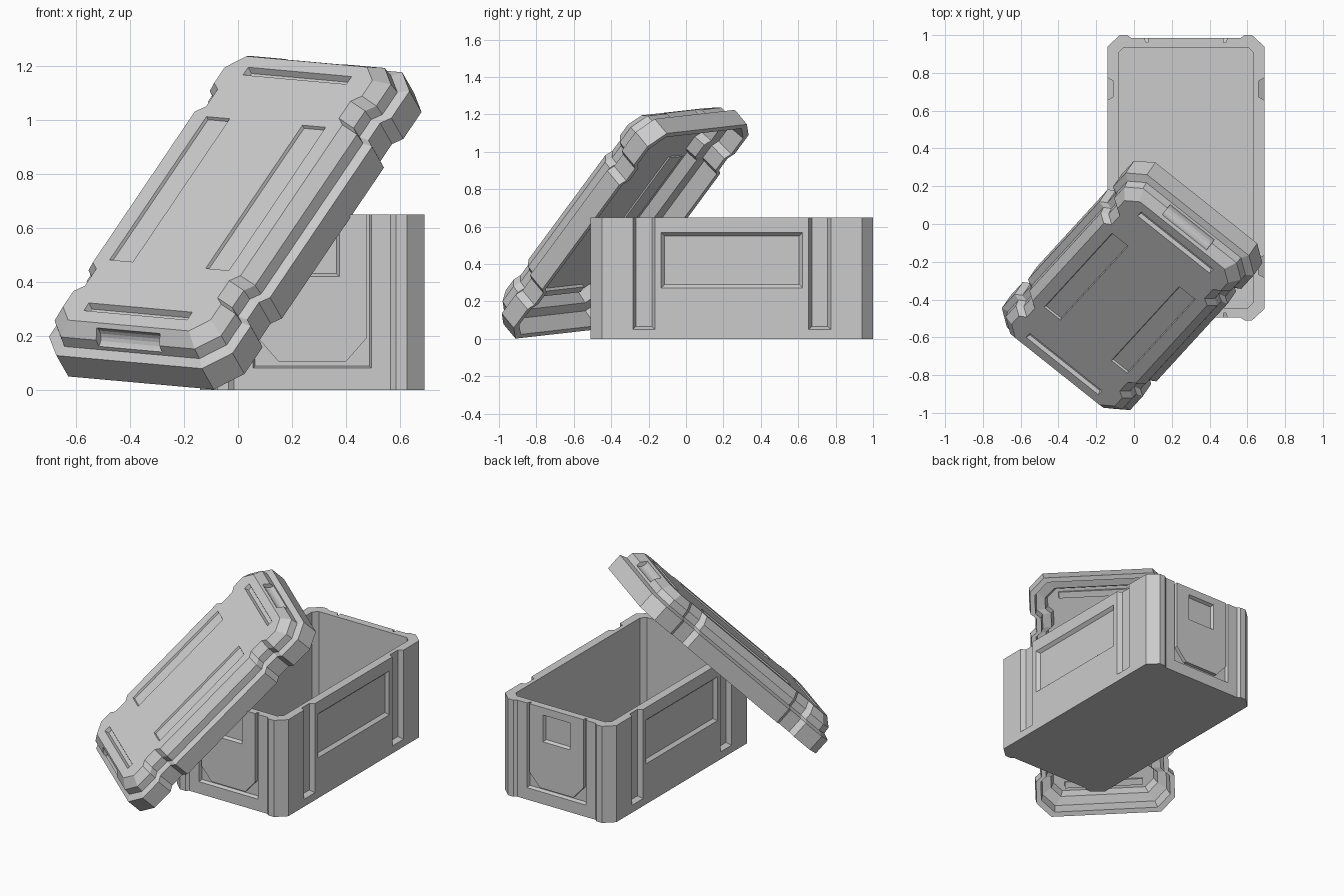
import bpy, bmesh, math
from mathutils import Vector, Matrix

if "Cube" in bpy.data.objects:
    bpy.data.objects.remove(bpy.data.objects["Cube"])


def frame(origin, xa, ya):
    """Matrix with local x, y along the given axes and z along their cross product."""
    x, y = Vector(xa).normalized(), Vector(ya)
    z = x.cross(y).normalized()
    y = z.cross(x)
    m = Matrix((x, y, z)).transposed().to_4x4()
    m.translation = Vector(origin)
    return m


def loft(bm, rings, m=Matrix()):
    """Closed solid through rings of (2D outline, height)."""
    loops = [[bm.verts.new(m @ Vector((x, y, z))) for x, y in pts] for pts, z in rings]
    for p, q in zip(loops, loops[1:]):
        for i in range(len(p)):
            j = (i + 1) % len(p)
            bm.faces.new((p[i], p[j], q[j], q[i]))
    bm.faces.new(loops[0][::-1])
    bm.faces.new(loops[-1])


def finish(bm, name, matrix=Matrix()):
    bmesh.ops.recalc_face_normals(bm, faces=bm.faces)
    me = bpy.data.meshes.new(name)
    bm.to_mesh(me)
    bm.free()
    ob = bpy.data.objects.new(name, me)
    bpy.context.collection.objects.link(ob)
    ob.matrix_world = matrix
    return ob


def carve(target, cutter):
    mod = target.modifiers.new("cut", 'BOOLEAN')
    mod.operation = 'DIFFERENCE'
    mod.solver = 'EXACT'
    mod.object = cutter
    cutter.hide_render = True
    cutter.display_type = 'WIRE'


def rect(cx, cy, hx, hy):
    return [(cx - hx, cy - hy), (cx + hx, cy - hy), (cx + hx, cy + hy), (cx - hx, cy + hy)]


def recess(bm, m, cx, cy, hx, hy, inset, depth):
    """Tapered pocket cutter on the plane z = 0 of m."""
    loft(bm, [(rect(cx, cy, hx - inset, hy - inset), -depth),
              (rect(cx, cy, hx, hy), 0), (rect(cx, cy, hx, hy), 0.03)], m)


def four_way(quarter):
    """Mirror a quarter outline (side to end) into a full loop."""
    back = quarter[::-1]
    return (quarter + [(-x, y) for x, y in back] +
            [(-x, -y) for x, y in quarter] + [(x, -y) for x, y in back])


# --- crate body -------------------------------------------------------------
CX, CY, A, B, H = 0.275, 0.245, 0.415, 0.755, 0.65
at = Matrix.Translation((CX, CY, 0))
bm = bmesh.new()
body = four_way([(A, B - 0.06), (A - 0.065, B), (0.31, B), (0.29, B - 0.015)])
loft(bm, [(body, 0), (body, H)])
crate = finish(bm, "crate_body", at)

bm = bmesh.new()
hollow = four_way([(0.358, 0.66), (0.328, 0.69)])
loft(bm, [(hollow, 0.04), (hollow, H + 0.1)])
carve(crate, finish(bm, "crate_cavity_cutter", at))

# side grooves, side panels and the framed end pockets
bm = bmesh.new()
for s in (1, -1):
    side = frame((s * A, 0, 0), (0, s, 0), (0, 0, 1))
    recess(bm, side, 0, 0.42, 0.378, 0.148, 0.018, 0.02)
    for g in (1, -1):
        recess(bm, side, g * 0.47, 0.41, 0.059, 0.36, 0.017, 0.03)
    end = frame((0, s * (B - 0.015), 0), (-s, 0, 0), (0, 0, 1))
    recess(bm, end, 0, 0.43, 0.22, 0.35, 0.008, 0.024)
carve(crate, finish(bm, "crate_detail_cutter", at))

# raised end plates with a square pocket
for s, name in ((-1, "front_plate"), (1, "back_plate")):
    m = at @ frame((0, s * (B - 0.015), 0), (-s, 0, 0), (0, 0, 1))
    bm = bmesh.new()
    plate = [(-0.2, H), (-0.2, 0.19), (-0.125, 0.105), (0.125, 0.105), (0.2, 0.19), (0.2, H)]
    loft(bm, [(plate, -0.03), (plate, 0)])
    ob = finish(bm, name, m)
    bm = bmesh.new()
    recess(bm, Matrix(), 0, 0.51, 0.1, 0.09, 0.01, 0.02)
    carve(ob, finish(bm, name + "_cutter", m))

# --- lid leaning on the crate ----------------------------------------------
LID = frame((0.012, -0.293, 0.574), (0.78, -0.62, -0.07), (0.48, 0.52, 0.707))
TOP = 0.217


def lid_outline(i):
    a, b, c, d = 0.435 - i, 0.776 - i, 0.09 - 0.3 * i, 0.035
    return four_way([(a, 0.395), (a - d, 0.425), (a - d, 0.515), (a, 0.545),
                     (a, b - c), (a - c, b)])


bm = bmesh.new()
levels = [(0.12, 0.175), (0.10, 0.11), (0.045, 0.10), (0.03, 0), (0, 0), (0, 0.11),
          (0.035, 0.125), (0.04, 0.17), (0.085, TOP)]
loft(bm, [(lid_outline(i), z) for i, z in levels])
lid = finish(bm, "lid", LID)

# slots in the lid face and rounded finger grips at both ends
bm = bmesh.new()
face = Matrix.Translation((0, 0, TOP))
grip = [(0.045 * math.cos(math.tau * k / 20), 0.045 * math.sin(math.tau * k / 20))
        for k in range(20)]
for s in (1, -1):
    recess(bm, face, s * 0.2275, 0, 0.055, 0.375, 0.004, 0.012)
    recess(bm, face, 0, s * 0.617, 0.245, 0.02, 0.008, 0.024)
    loft(bm, [(grip, -0.15), (grip, 0.15)], frame((0, s * 0.745, 0.185), (0, 1, 0), (0, 0, 1)))
carve(lid, finish(bm, "lid_detail_cutter", LID))

# matching ribs inside the lid
bm = bmesh.new()
for s in (1, -1):
    for r, z in ((rect(s * 0.2275, 0, 0.055, 0.375), 0.166),
                 (rect(0, s * 0.617, 0.245, 0.02), 0.155)):
        loft(bm, [(r, z), (r, 0.18)])
finish(bm, "lid_inner_ribs", LID)
